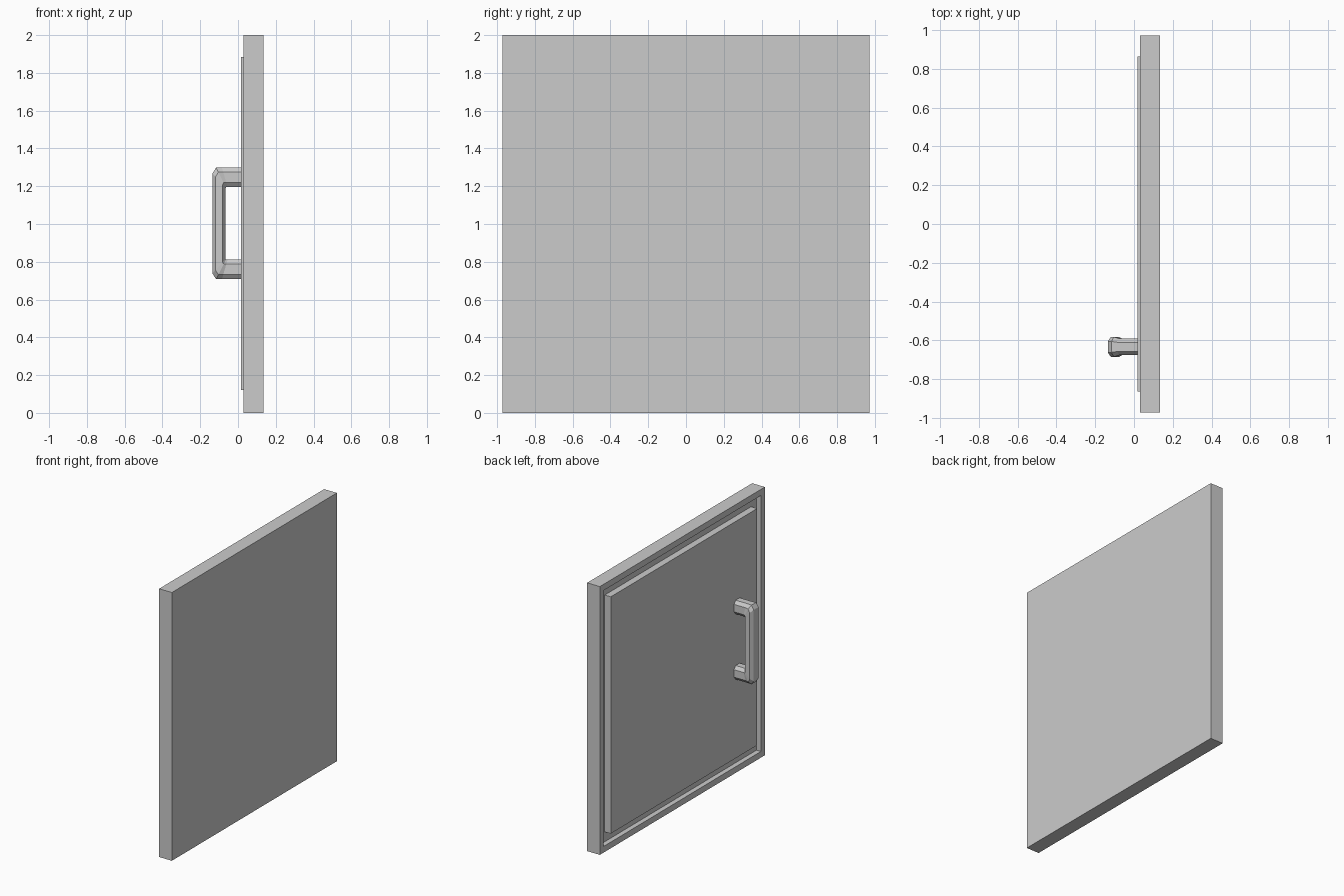
import bpy, bmesh
from mathutils import Vector

if "Cube" in bpy.data.objects:
    bpy.data.objects.remove(bpy.data.objects["Cube"])


def make_object(name, bm):
    bmesh.ops.recalc_face_normals(bm, faces=bm.faces[:])
    mesh = bpy.data.meshes.new(name)
    bm.to_mesh(mesh)
    bm.free()
    obj = bpy.data.objects.new(name, mesh)
    bpy.context.collection.objects.link(obj)
    return obj


def box_bmesh(lo, hi):
    bm = bmesh.new()
    bmesh.ops.create_cube(bm, size=1)
    lo, hi = Vector(lo), Vector(hi)
    bmesh.ops.scale(bm, vec=hi - lo, verts=bm.verts[:])
    bmesh.ops.translate(bm, vec=(lo + hi) / 2, verts=bm.verts[:])
    return bm


# Slab with a shallow recess in its -x face, leaving a raised border
RECESS_X = 0.067
bm = box_bmesh((0.03, -0.972, 0), (0.135, 0.972, 2))
bm.normal_update()
face = min(bm.faces, key=lambda f: f.calc_center_median().x)
bmesh.ops.inset_region(bm, faces=[face], thickness=0.065)
floor = bmesh.ops.extrude_discrete_faces(bm, faces=[face])["faces"][0]
bmesh.ops.translate(bm, vec=(RECESS_X - 0.03, 0, 0), verts=floor.verts[:])
make_object("door_frame", bm)

# Raised door panel inside the recess
make_object("door_panel", box_bmesh((0.017, -0.862, 0.12), (RECESS_X, 0.862, 1.885)))

# Pull handle: chamfered section swept from wall to grip, upper half then mirrored
HANDLE_Y, MID_Z = -0.633, 1.003
SECTION = [(0, -.55), (.23, -1), (.77, -1), (1, -.55),
           (1, .55), (.77, 1), (.23, 1), (0, .55)]
# inner (x, z), outer (x, z), half width
upper = [((0.025, 1.195), (0.025, 1.298), 0.043),
         ((-0.055, 1.195), (-0.085, 1.298), 0.043),
         ((-0.064, 1.195), (-0.116, 1.298), 0.051),
         ((-0.065, 1.19), (-0.135, 1.268), 0.052)]
lower = [((a, 2 * MID_Z - b), (c, 2 * MID_Z - d), w)
         for (a, b), (c, d), w in reversed(upper)]
bm = bmesh.new()
rings = []
for (ix, iz), (ox, oz), w in upper + lower:
    rings.append([bm.verts.new((ix + (ox - ix) * t, HANDLE_Y + w * s, iz + (oz - iz) * t))
                  for t, s in SECTION])
for r0, r1 in zip(rings, rings[1:]):
    for i in range(len(SECTION)):
        j = (i + 1) % len(SECTION)
        bm.faces.new((r0[i], r0[j], r1[j], r1[i]))
for end in (rings[0], rings[-1]):
    bm.faces.new(end)
make_object("pull_handle", bm)
